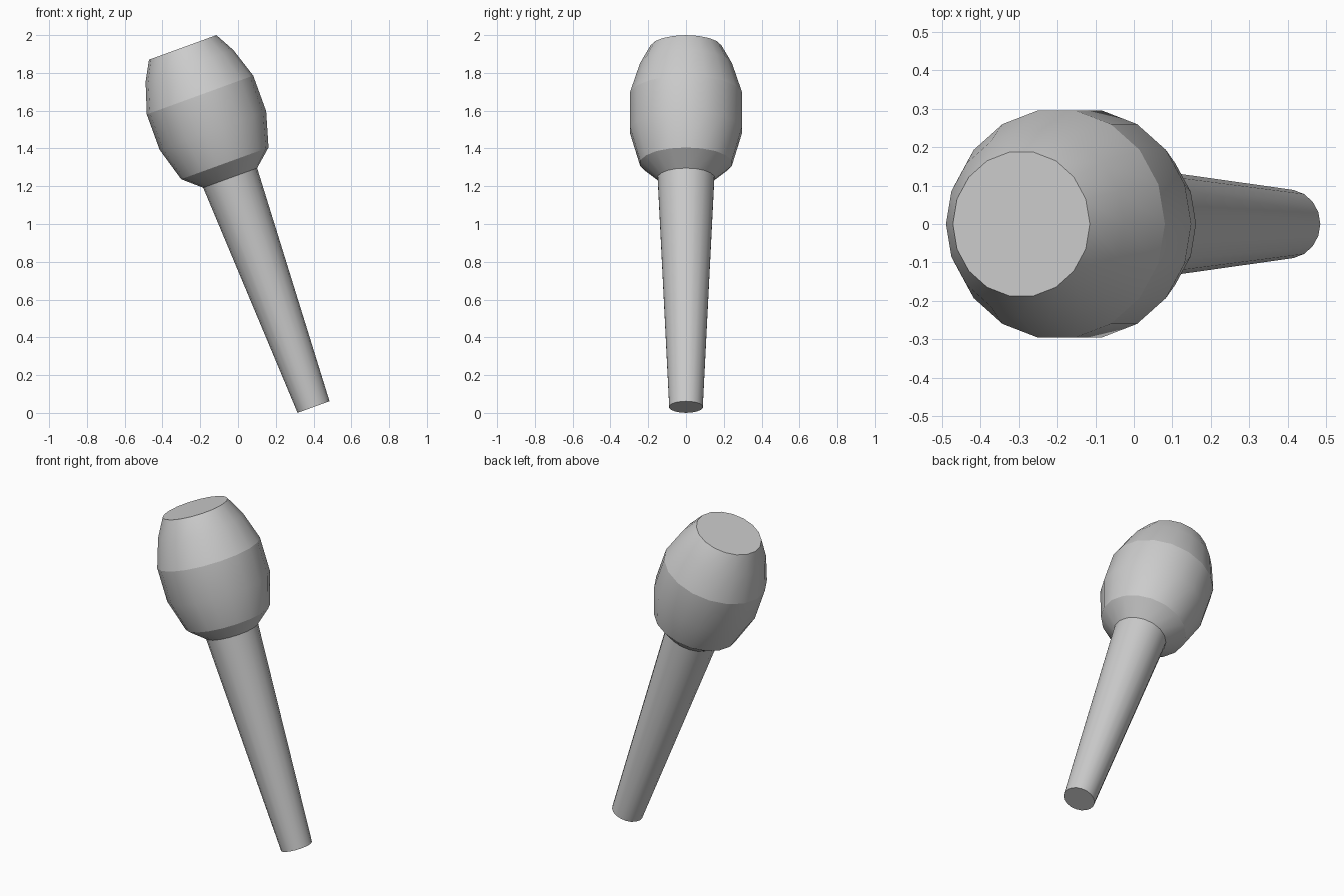
import bpy, bmesh, math
from mathutils import Matrix

if "Cube" in bpy.data.objects:
    bpy.data.objects.remove(bpy.data.objects["Cube"])

SIDES = 18
# Common leaning axis, starting at the centre of the handle's foot
PLACE = Matrix.Translation((0.40, 0, 0.031)) @ Matrix.Rotation(math.radians(-20), 4, 'Y')


def lathe(name, profile, sharp_rings, cap_start=False, cap_end=False):
    """Turn (radius, height) pairs into a smooth lathed part on the leaning axis."""
    bm = bmesh.new()
    rings = []
    for r, h in profile:
        rings.append([bm.verts.new((r * math.cos(2 * math.pi * i / SIDES),
                                    r * math.sin(2 * math.pi * i / SIDES), h))
                      for i in range(SIDES)])
    for a, b in zip(rings, rings[1:]):
        for i in range(SIDES):
            j = (i + 1) % SIDES
            bm.faces.new((a[i], a[j], b[j], b[i])).smooth = True
    if cap_start:
        bm.faces.new(rings[0][::-1])
    if cap_end:
        bm.faces.new(rings[-1])
    for k in sharp_rings:
        for i in range(SIDES):
            bm.edges.get((rings[k][i], rings[k][(i + 1) % SIDES])).smooth = False
    bm.transform(PLACE)
    mesh = bpy.data.meshes.new(name)
    bm.to_mesh(mesh)
    bm.free()
    obj = bpy.data.objects.new(name, mesh)
    bpy.context.collection.objects.link(obj)
    return obj


# Tapered handle, closed at the foot
lathe("handle", [(0.09, 0), (0.152, 1.291)], [0, 1], cap_start=True)

# Barrel-shaped head with a flat top
lathe("head", [(0.152, 1.291), (0.246, 1.373), (0.30, 1.558),
               (0.30, 1.758), (0.247, 1.922), (0.19, 2.026)],
      [0, 1, 3, 5], cap_end=True)
